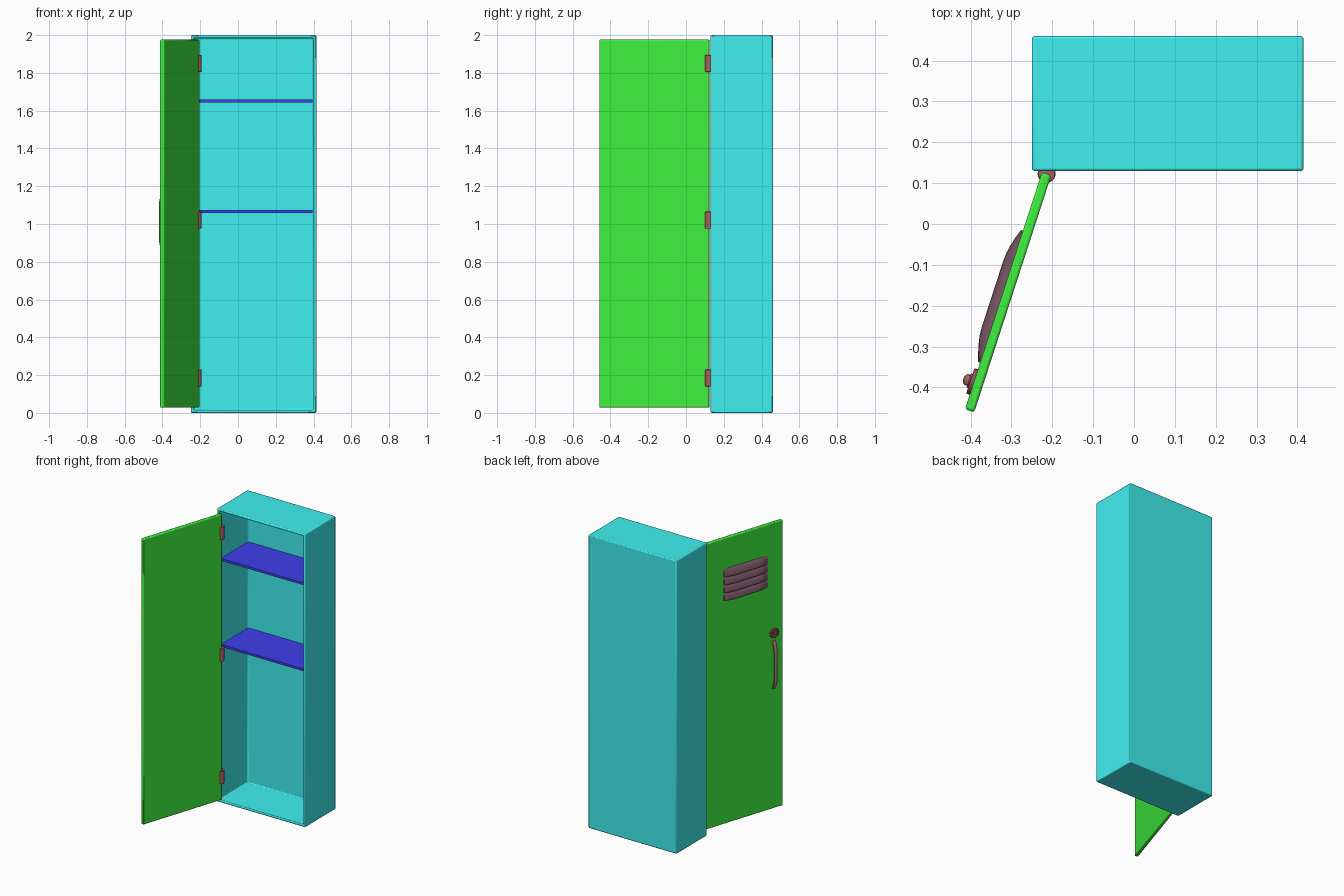
import bpy, bmesh, math
from mathutils import Matrix, Vector

if "Cube" in bpy.data.objects:
    bpy.data.objects.remove(bpy.data.objects["Cube"])


def mat(name, rgb):
    m = bpy.data.materials.new(name)
    m.diffuse_color = (*rgb, 1)
    m.use_nodes = True
    m.node_tree.nodes["Principled BSDF"].inputs["Base Color"].default_value = m.diffuse_color
    return m


CYAN = mat("cyan", (0.05, 0.87, 0.87))
GREEN = mat("green", (0.05, 0.88, 0.05))
BLUE = mat("blue", (0.05, 0.05, 0.85))
RED = mat("dark_red", (0.42, 0.11, 0.11))
DARK = mat("dark_plum", (0.2, 0.1, 0.14))
BROWN = mat("brown", (0.45, 0.2, 0.16))
MAROON = mat("maroon", (0.3, 0.08, 0.1))

# Door space: x runs along the door from the hinge, -y is the outer face
DOOR = Matrix.Translation((-0.214, 0.123, 0)) @ Matrix.Rotation(math.radians(-108), 4, 'Z')


def finish(name, bm, material, bevel=0, segments=2, matrix=None):
    bmesh.ops.recalc_face_normals(bm, faces=bm.faces)
    me = bpy.data.meshes.new(name)
    bm.to_mesh(me)
    bm.free()
    ob = bpy.data.objects.new(name, me)
    bpy.context.collection.objects.link(ob)
    me.materials.append(material)
    if matrix:
        ob.matrix_world = matrix
    if bevel:
        mod = ob.modifiers.new("bevel", 'BEVEL')
        mod.width, mod.segments = bevel, segments
    bpy.ops.object.select_all(action='DESELECT')
    ob.select_set(True)
    bpy.context.view_layer.objects.active = ob
    bpy.ops.object.shade_smooth_by_angle(angle=math.radians(35))
    return ob


def box_bm(lo, hi):
    bm = bmesh.new()
    lo, hi = Vector(lo), Vector(hi)
    size = Matrix.Diagonal((*(hi - lo), 1))
    bmesh.ops.create_cube(bm, size=1, matrix=Matrix.Translation((lo + hi) / 2) @ size)
    return bm


def cylinder_bm(center, radius, depth, rot=Matrix()):
    bm = bmesh.new()
    bmesh.ops.create_cone(bm, cap_ends=True, segments=24, radius1=radius, radius2=radius,
                          depth=depth, matrix=Matrix.Translation(center) @ rot)
    return bm


def loft_bm(rings):
    bm = bmesh.new()
    loops = [[bm.verts.new(p) for p in ring] for ring in rings]
    n = len(loops[0])
    for a, b in zip(loops, loops[1:]):
        for i in range(n):
            j = (i + 1) % n
            bm.faces.new((a[i], a[j], b[j], b[i]))
    bm.faces.new(loops[0])
    bm.faces.new(loops[-1])
    return bm


# Cabinet: box hollowed from its front face
bm = box_bm((-0.25, 0.13, 0), (0.415, 0.46, 2))
front = min(bm.faces, key=lambda f: f.calc_center_median().y)
bmesh.ops.inset_region(bm, faces=[front], thickness=0.023)
inner = bmesh.ops.extrude_discrete_faces(bm, faces=[front])["faces"]
bmesh.ops.translate(bm, verts=inner[0].verts, vec=(0, 0.308, 0))
finish("cabinet", bm, CYAN, 0.006)

# Shelves
for i, z in enumerate((1.065, 1.652)):
    finish(f"shelf_{i + 1}", box_bm((-0.229, 0.142, z - 0.008), (0.394, 0.44, z + 0.008)), BLUE)

# Door
finish("door", box_bm((0, -0.012, 0.028), (0.61, 0.012, 1.976)), GREEN, 0.006, 2, DOOR)

# Hinges
for i, z in enumerate((0.185, 1.02, 1.85)):
    finish(f"hinge_{i + 1}", cylinder_bm((-0.214, 0.123, z), 0.022, 0.09), RED, 0.002, 1)

# Vent louvers: bulging slats that fade into the door at both ends
section = [(0, 1), (0.35, 0.88), (0.7, 0.6), (0.93, 0.3), (1, 0.06), (0.92, 0), (0, 0)]
u0, u1, slat_h = 0.15, 0.49, 0.054
for k in range(4):
    base = 1.552 + k * slat_h
    rings = []
    for s in range(17):
        u = u0 + (u1 - u0) * s / 16
        edge = min(1, min(u - u0, u1 - u) / 0.085)
        h = 0.006 + 0.018 * math.sin(edge * math.pi / 2)
        rings.append([(u, -0.011 - h * v, base + slat_h * z) for v, z in section])
    finish(f"vent_louver_{k + 1}", loft_bm(rings), DARK, matrix=DOOR)

# Lock disc with a smaller raised core
turn = Matrix.Rotation(math.pi / 2, 4, 'X')
finish("lock_disc", cylinder_bm((0.54, -0.015, 1.225), 0.033, 0.012, turn), MAROON, 0.003, 2, DOOR)
finish("lock_core", cylinder_bm((0.54, -0.020, 1.225), 0.018, 0.010, turn), MAROON, 0.002, 2, DOOR)

# Handle: rounded bar bowed away from the door
path = [(0.012, 0.845), (0.018, 0.862), (0.028, 0.895), (0.031, 0.92),
        (0.031, 1.1), (0.028, 1.125), (0.018, 1.155), (0.012, 1.172)]
rings = []
for v, z in path:
    rings.append([(0.54 + 0.014 * math.cos(a), -v + 0.008 * math.sin(a), z)
                  for a in (i * math.tau / 12 for i in range(12))])
finish("handle", loft_bm(rings), BROWN, matrix=DOOR)
